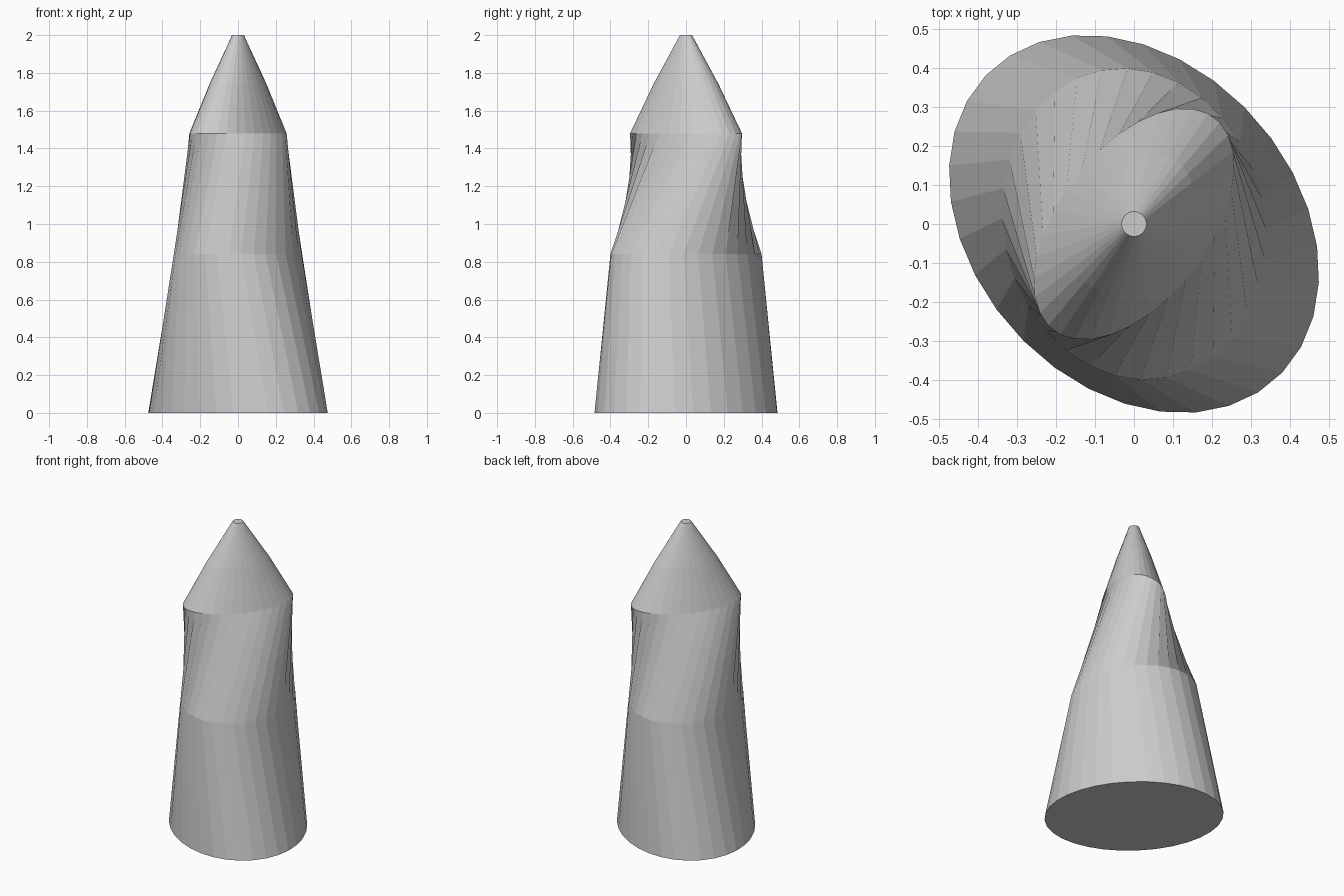
import bpy, bmesh
from math import sin, cos, radians, tau

if "Cube" in bpy.data.objects:
    bpy.data.objects.remove(bpy.data.objects["Cube"])

SIDES = 32

# Elliptical sections: height, long radius, short radius, long-axis angle, vertex phase
SECTIONS = [
    (0.00, 0.540, 0.413, 132.7, 3),
    (0.84, 0.404, 0.336, 104.0, 20),
    (1.48, 0.343, 0.193, 53.0, 107),
    (1.745, 0.195, 0.115, 53.0, 107),
    (2.00, 0.032, 0.032, 53.0, 107),
]


def ring(bm, z, a, b, angle, phase):
    c, s = cos(radians(angle)), sin(radians(angle))
    verts = []
    for i in range(SIDES):
        t = tau * i / SIDES + radians(phase)
        p, q = a * cos(t), b * sin(t)
        verts.append(bm.verts.new((p * c - q * s, p * s + q * c, z)))
    return verts


def loft(name, sections):
    bm = bmesh.new()
    rings = [ring(bm, *sec) for sec in sections]
    for lo, hi in zip(rings, rings[1:]):
        for i in range(SIDES):
            j = (i + 1) % SIDES
            bm.faces.new((lo[i], lo[j], hi[j], hi[i]))
    # end caps
    bm.faces.new(rings[0][::-1])
    bm.faces.new(rings[-1])
    mesh = bpy.data.meshes.new(name)
    bm.to_mesh(mesh)
    bm.free()
    obj = bpy.data.objects.new(name, mesh)
    bpy.context.collection.objects.link(obj)
    return obj


# Twisted tapering body with pointed tip
loft("twisted_spire", SECTIONS)
